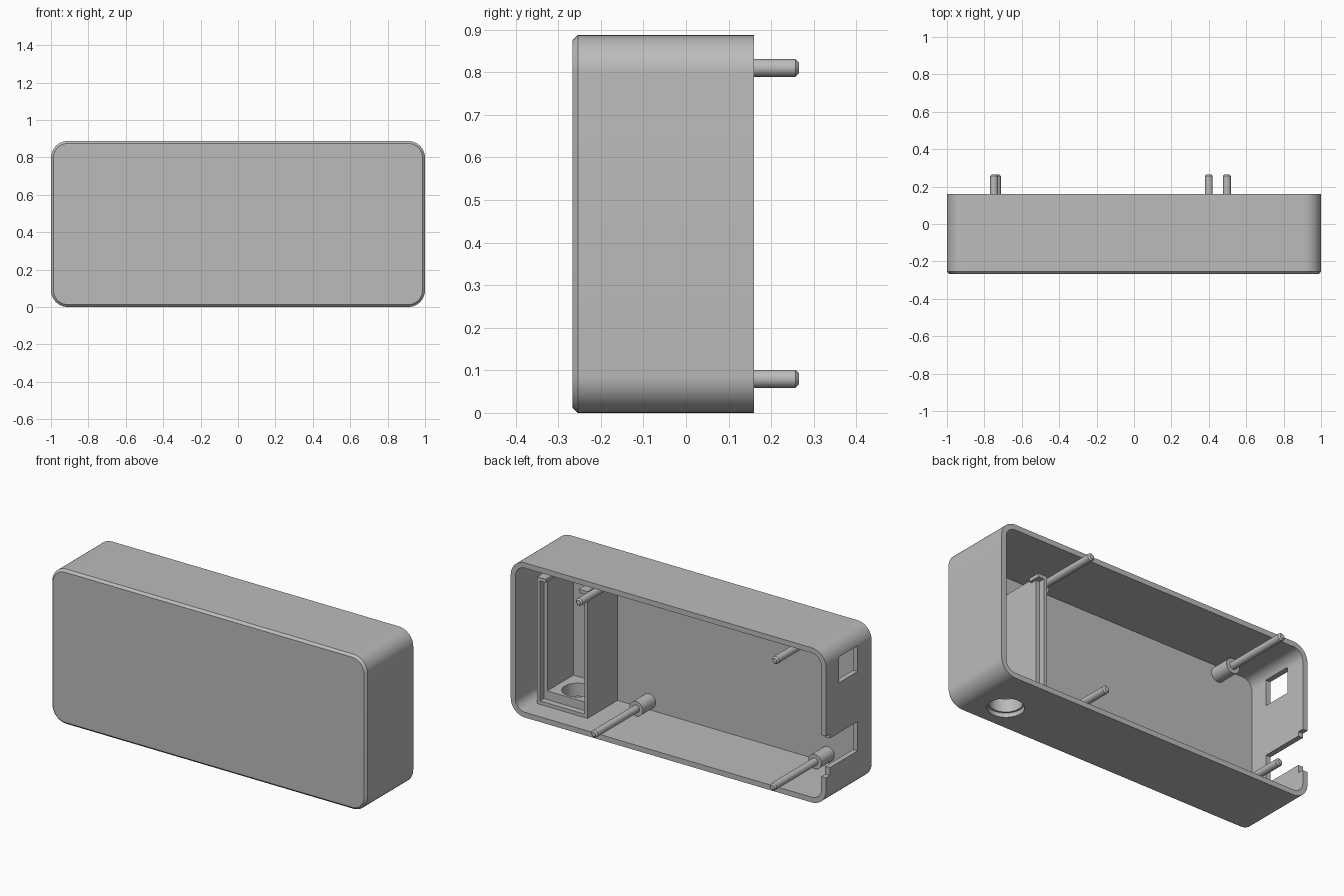
import bpy, bmesh, math
from mathutils import Matrix, Vector

if "Cube" in bpy.data.objects:
    bpy.data.objects.remove(bpy.data.objects["Cube"], do_unlink=True)

grey = bpy.data.materials.new("plain grey plastic")
grey.use_nodes = True
grey.diffuse_color = (0.5, 0.5, 0.5, 1)
grey.node_tree.nodes["Principled BSDF"].inputs["Base Color"].default_value = (0.5, 0.5, 0.5, 1)

HEIGHT, FRONT, RIM, WALL, RADIUS, BEVEL = 0.887, -0.267, 0.16, 0.03, 0.09, 0.013
INNER = FRONT + WALL


def finish(bm, name, smooth=False):
    bmesh.ops.recalc_face_normals(bm, faces=bm.faces)
    mesh = bpy.data.meshes.new(name)
    bm.to_mesh(mesh)
    bm.free()
    mesh.materials.append(grey)
    obj = bpy.data.objects.new(name, mesh)
    bpy.context.collection.objects.link(obj)
    if smooth:
        shade(obj)
    return obj


def activate(obj):
    bpy.ops.object.select_all(action='DESELECT')
    obj.select_set(True)
    bpy.context.view_layer.objects.active = obj


def shade(obj):
    activate(obj)
    bpy.ops.object.shade_smooth_by_angle(angle=math.radians(30))


def box(name, x, y, z):
    bm = bmesh.new()
    bmesh.ops.create_cube(bm, size=1)
    for v in bm.verts:
        v.co = Vector([a + (c + 0.5) * (b - a) for c, (a, b) in zip(v.co, (x, y, z))])
    return finish(bm, name)


def cylinder(name, radius, centre, length, axis='Y', tip=0.0):
    """Cylinder along an axis, with an optional chamfer on its far end."""
    bm = bmesh.new()
    rings = [(radius, 0), (radius, length - tip)]
    if tip:
        rings.append((radius - tip, length))
    loops = [[bm.verts.new((r * math.cos(math.tau * i / 32), r * math.sin(math.tau * i / 32), h))
              for i in range(32)] for r, h in rings]
    bridge(bm, loops)
    turn = Matrix.Rotation(-math.pi / 2, 4, 'X') if axis == 'Y' else Matrix()
    bm.transform(Matrix.Translation(centre) @ turn)
    return finish(bm, name, True)


def bridge(bm, loops):
    for a, b in zip(loops, loops[1:]):
        for i in range(len(a)):
            j = (i + 1) % len(a)
            bm.faces.new((a[i], a[j], b[j], b[i]))
    bm.faces.new(loops[0])
    bm.faces.new(loops[-1])


def rounded_loop(bm, inset, y):
    r = RADIUS - inset
    cx, cz = 1 - RADIUS, HEIGHT / 2 - RADIUS
    verts = []
    for q, (sx, sz) in enumerate(((1, 1), (-1, 1), (-1, -1), (1, -1))):
        for i in range(13):
            a = math.pi / 2 * (q + i / 12)
            verts.append(bm.verts.new((sx * cx + r * math.cos(a), y,
                                       HEIGHT / 2 + sz * cz + r * math.sin(a))))
    return verts


def cut(obj, cutters):
    for c in cutters:
        mod = obj.modifiers.new("cut", 'BOOLEAN')
        mod.operation, mod.solver, mod.object = 'DIFFERENCE', 'EXACT', c
        activate(obj)
        bpy.ops.object.modifier_apply(modifier=mod.name)
        bpy.data.objects.remove(c, do_unlink=True)


# Case: chamfered front, open back, hollow inside
bm = bmesh.new()
bridge(bm, [rounded_loop(bm, i, y) for i, y in (
    (BEVEL, FRONT), (0, FRONT + BEVEL), (0, RIM), (WALL, RIM), (WALL, INNER))])
case = finish(bm, "case")

# Side window, side notch open to the rim, and round hole in the bottom
hole = (0.755, -0.1, -0.1)
side = (-1.1, -0.9)
cut(case, [
    box("window_cutter", side, (-0.127, 0.04), (0.665, 0.812)),
    box("notch_cutter", side, (-0.127, 0.3), (0.21, 0.378)),
    box("notch_step_cutter", side, (0.125, 0.3), (0.165, 0.403)),
    cylinder("hole_cutter", 0.095, hole, 0.2, 'Z')])
shade(case)

# Four pins, each on a wider boss
for name, x, z in (("upper_left", 0.497, 0.81), ("upper_right", -0.748, 0.81),
                   ("lower_left", 0.40, 0.08), ("lower_right", -0.733, 0.08)):
    cylinder(name + "_boss", 0.042, (x, INNER - 0.01, z), -0.12 - INNER + 0.01)
    cylinder(name + "_pin", 0.021, (x, INNER, z), 0.265 - INNER, tip=0.008)

# Compartment: two stepped side walls with caps, mirrored about its middle
MID, HALF, TOP = 0.76, 0.16, 0.755
LIP, LEDGE, FLOOR = 0.035, 0.0, 0.1
for name, s in (("left", 1), ("right", -1)):
    def span(a, b):
        return tuple(sorted((MID + s * a, MID + s * b)))
    box(name + "_compartment_wall", span(HALF - 0.018, HALF), (INNER - 0.01, LIP), (WALL - 0.01, TOP))
    box(name + "_compartment_ledge", span(HALF - 0.04, HALF - 0.018), (INNER - 0.01, LEDGE), (WALL - 0.01, TOP))
    box(name + "_compartment_cap", span(HALF - 0.055, HALF), (LIP - 0.07, LIP), (TOP - 0.018, TOP + 0.002))

# Compartment floor with its hole, and the lip in front of it
floor = box("compartment_floor", (MID - HALF + 0.01, MID + HALF - 0.01), (INNER - 0.01, LEDGE), (WALL - 0.005, FLOOR))
cut(floor, [cylinder("floor_hole_cutter", 0.085, hole, 0.4, 'Z')])
shade(floor)
box("compartment_floor_lip", (MID - HALF, MID + HALF), (LEDGE - 0.01, LIP), (WALL - 0.005, WALL + 0.02))
